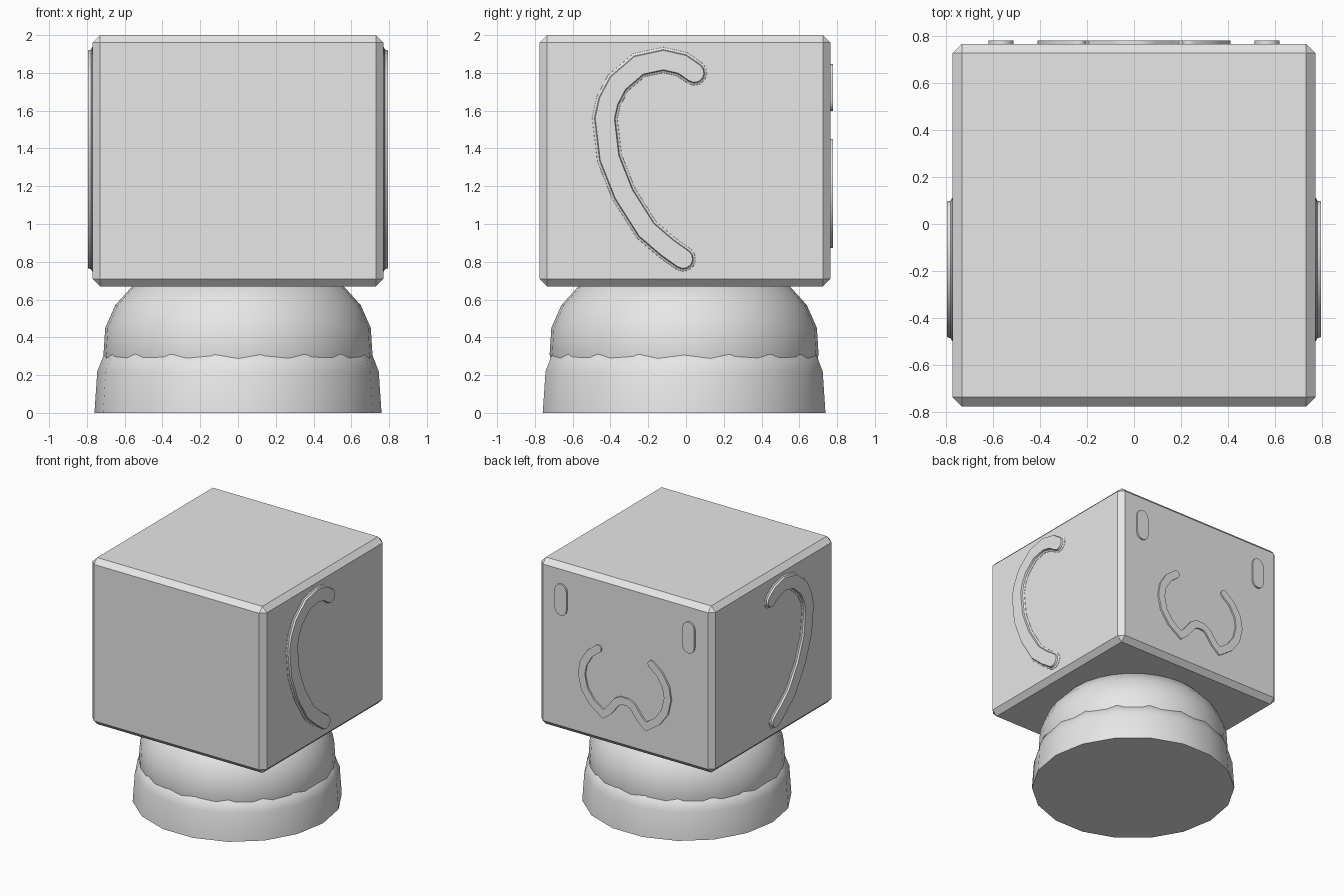
import bpy, bmesh, math
from mathutils import Vector

if "Cube" in bpy.data.objects:
    bpy.data.objects.remove(bpy.data.objects["Cube"], do_unlink=True)

grey = bpy.data.materials.new("plain_grey")
grey.use_nodes = True
GREY = (0.8, 0.8, 0.8, 1)
grey.diffuse_color = GREY
grey.node_tree.nodes["Principled BSDF"].inputs["Base Color"].default_value = GREY


def finish(name, bm, smooth_angle=None):
    bmesh.ops.recalc_face_normals(bm, faces=bm.faces)
    mesh = bpy.data.meshes.new(name)
    bm.to_mesh(mesh)
    bm.free()
    mesh.materials.append(grey)
    obj = bpy.data.objects.new(name, mesh)
    bpy.context.collection.objects.link(obj)
    if smooth_angle:
        bpy.ops.object.select_all(action='DESELECT')
        obj.select_set(True)
        bpy.context.view_layer.objects.active = obj
        bpy.ops.object.shade_smooth_by_angle(angle=math.radians(smooth_angle))
    return obj


def skin(bm, rings):
    """Bridge equal closed rings and cap both ends."""
    loops = [[bm.verts.new(p) for p in ring] for ring in rings]
    n = len(loops[0])
    for a, b in zip(loops, loops[1:]):
        for i in range(n):
            j = (i + 1) % n
            bm.faces.new((a[i], a[j], b[j], b[i]))
    bm.faces.new(loops[0])
    bm.faces.new(loops[-1])


def outline(path, w):
    """Closed outline of a round-ended stroke with half width w."""
    pts = [Vector(p) for p in path]
    dirs = [(b - a).normalized() for a, b in zip(pts, pts[1:])]
    left, right = [], []
    for i, p in enumerate(pts):
        d0, d1 = dirs[max(i - 1, 0)], dirs[min(i, len(dirs) - 1)]
        t = (d0 + d1).normalized()
        off = Vector((-t.y, t.x)) * w / max(t.dot(d1), 0.5)
        left.append(p + off)
        right.append(p - off)

    def cap(center, d):
        side = Vector((-d.y, d.x))
        angles = [math.pi * k / 6 for k in range(1, 6)]
        return [center + (side * math.cos(a) + d * math.sin(a)) * w for a in angles]

    return left + cap(pts[-1], dirs[-1]) + right[::-1] + cap(pts[0], -dirs[0])


def stroke(name, path, layers, place, smooth_angle):
    bm = bmesh.new()
    skin(bm, [[place(p.x, p.y, d) for p in outline(path, w)] for w, d in layers])
    return finish(name, bm, smooth_angle)


def lathe(name, profile, sides):
    bm = bmesh.new()
    turn = [2 * math.pi * k / sides for k in range(sides)]
    skin(bm, [[(r * math.cos(a), r * math.sin(a) - 0.01, z) for a in turn]
              for r, z in profile])
    return finish(name, bm, 45)


# Chamfered box head
bm = bmesh.new()
bmesh.ops.create_cube(bm, size=1)
for v in bm.verts:
    v.co = Vector((v.co.x * 1.54, v.co.y * 1.54 - 0.005, v.co.z * 1.33 + 1.335))
bmesh.ops.bevel(bm, geom=bm.edges[:], offset=0.04, segments=1, affect='EDGES')
finish("head_box", bm)

# Round body: lower skirt and domed neck
lathe("body_skirt", [(0.76, 0), (0.745, 0.22), (0.71, 0.31), (0.6, 0.36)], 18)
lathe("body_dome", [(0.69, 0.2), (0.712, 0.31), (0.703, 0.45),
                    (0.65, 0.57), (0.56, 0.67), (0.45, 0.72)], 32)

# Curved side ridges with flared feet
ridge = [(0.045, 1.8), (-0.02, 1.845), (-0.12, 1.868), (-0.25, 1.84), (-0.36, 1.745),
         (-0.41, 1.65), (-0.43, 1.56), (-0.405, 1.35), (-0.33, 1.16),
         (-0.21, 0.97), (-0.1, 0.875), (-0.015, 0.815)]
flare = [(0.07, 0.76), (0.066, 0.772), (0.054, 0.779), (0.05, 0.793)]
for side, label in ((1, "left"), (-1, "right")):
    stroke(label + "_ridge", ridge, flare,
           lambda u, v, d: (side * d, u, v), 35)

# Raised face on the back
on_back = lambda u, v, d: (u, d, v)
for side, label in ((1, "left"), (-1, "right")):
    stroke(label + "_eye", [(side * 0.565, 1.65), (side * 0.565, 1.795)],
           [(0.0525, 0.75), (0.0525, 0.778)], on_back, 35)

half = [(0.235, 1.42), (0.31, 1.36), (0.365, 1.27), (0.38, 1.18), (0.355, 1.07),
        (0.29, 0.98), (0.19, 0.91), (0.14, 0.95), (0.07, 1.04), (0.03, 1.06)]
stroke("mouth", half + [(-x, z) for x, z in reversed(half)],
       [(0.03, 0.75), (0.03, 0.778)], on_back, 35)
